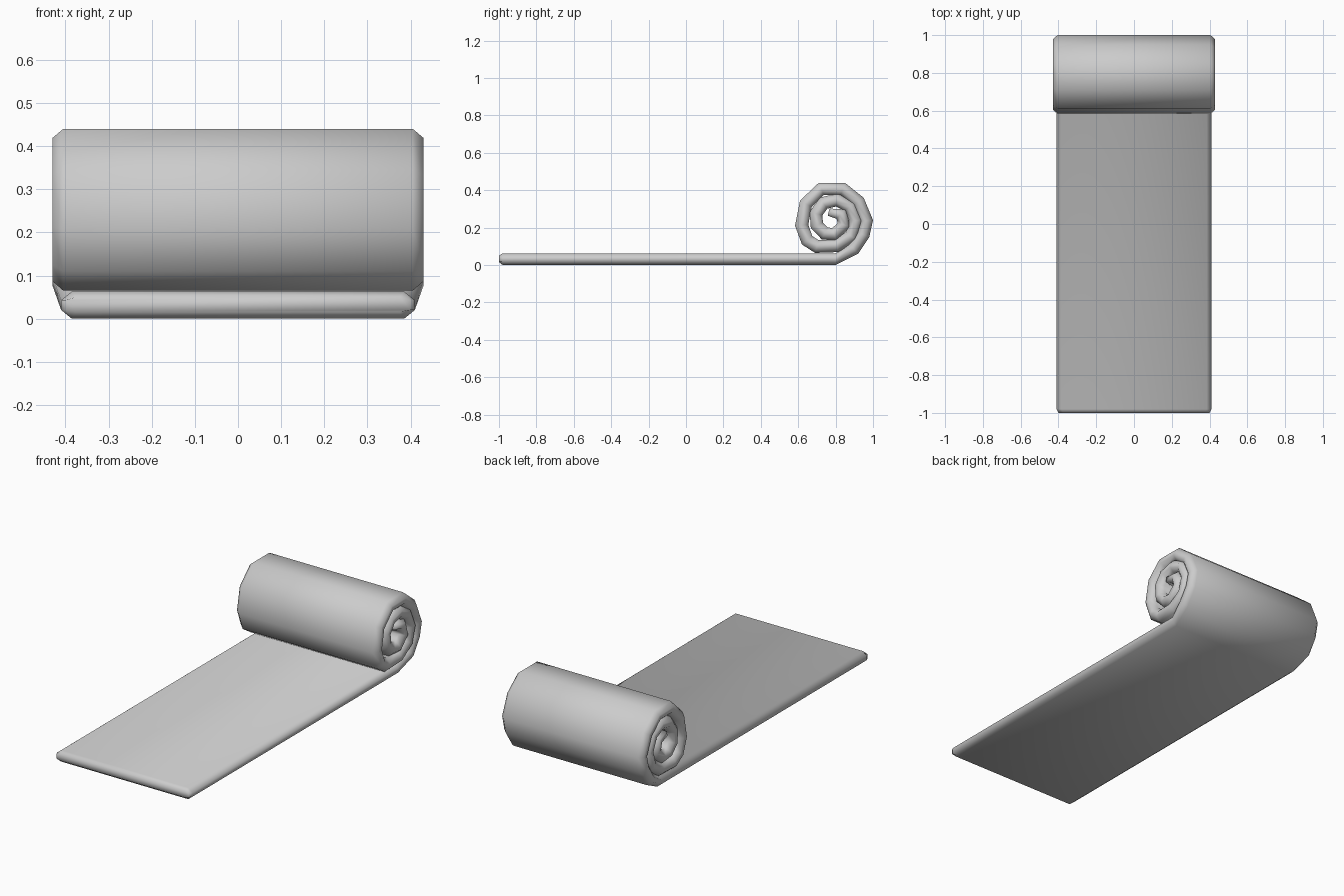
import bpy, bmesh, math
from mathutils import Vector

cube = bpy.data.objects.get("Cube")
if cube:
    bpy.data.objects.remove(cube, do_unlink=True)

THICK, CHAMFER = 0.063, 0.025
CENTRE = Vector((0.785, 0.24))

grey = bpy.data.materials.new("plain grey")
grey.use_nodes = True
colour = (0.6, 0.6, 0.6, 1)
grey.diffuse_color = colour
grey.node_tree.nodes["Principled BSDF"].inputs["Base Color"].default_value = colour

# Outer face of the strip in (y, z): flat length, then the outermost turn
path = [Vector(p) for p in (
    (-1, 0), (-0.98, 0), (0.8, 0), (0.92, 0.06), (0.98, 0.15), (1.0, 0.24),
    (0.95, 0.36), (0.85, 0.44), (0.71, 0.44), (0.61, 0.345), (0.583, 0.21),
    (0.62, 0.11), (0.69, 0.065))]
flat_count = 3

# Inner turns of the roll tighten toward the core
angle = -80.0
while angle < 500:
    turn = (angle + 90) / 360
    radius = 0.175 - 0.062 * turn
    a = math.radians(angle)
    path.append(CENTRE + radius * Vector((math.cos(a), math.sin(a))))
    angle += 40 if turn < 1 else 60


def section(bm, i):
    """One ring of the strip, chamfered along both long edges."""
    before, after = path[max(i - 1, 0)], path[min(i + 1, len(path) - 1)]
    here = path[i]
    if i in (0, 1, 2):
        normal = Vector((0, 1))
    else:
        t = ((here - before).normalized() + (after - here).normalized()).normalized()
        normal = Vector((-t.y, t.x))
    half = 0.41 if i < flat_count else 0.43
    thick = THICK if i < flat_count else THICK + 0.008
    thick = min(thick, (here - CENTRE).length * 0.95) if i > flat_count else thick
    low, high = 0.0, 1.0
    if i in (0, len(path) - 1):          # pinched end of the strip
        low, high, half = 0.25, 0.8, half - 0.01
    mid_low, mid_high = max(low, 0.32), min(high, 0.68)
    outline = [(half - CHAMFER, low), (half, mid_low),
               (half, mid_high), (half - CHAMFER, high)]
    outline += [(-x, d) for x, d in reversed(outline)]
    ring = []
    for x, d in outline:
        p = here + normal * (d * thick)
        ring.append(bm.verts.new((x, p.x, p.y)))
    return ring


# Mat: sweep the section along the path and close both ends
bm = bmesh.new()
rings = [section(bm, i) for i in range(len(path))]
for a, b in zip(rings, rings[1:]):
    for k in range(len(a)):
        n = (k + 1) % len(a)
        bm.faces.new((a[k], a[n], b[n], b[k]))
bm.faces.new(rings[0])
bm.faces.new(list(reversed(rings[-1])))
bmesh.ops.recalc_face_normals(bm, faces=bm.faces)
for face in bm.faces:
    face.smooth = True

mesh = bpy.data.meshes.new("rolled_mat")
bm.to_mesh(mesh)
bm.free()
mesh.materials.append(grey)
mat = bpy.data.objects.new("rolled_mat", mesh)
bpy.context.collection.objects.link(mat)
